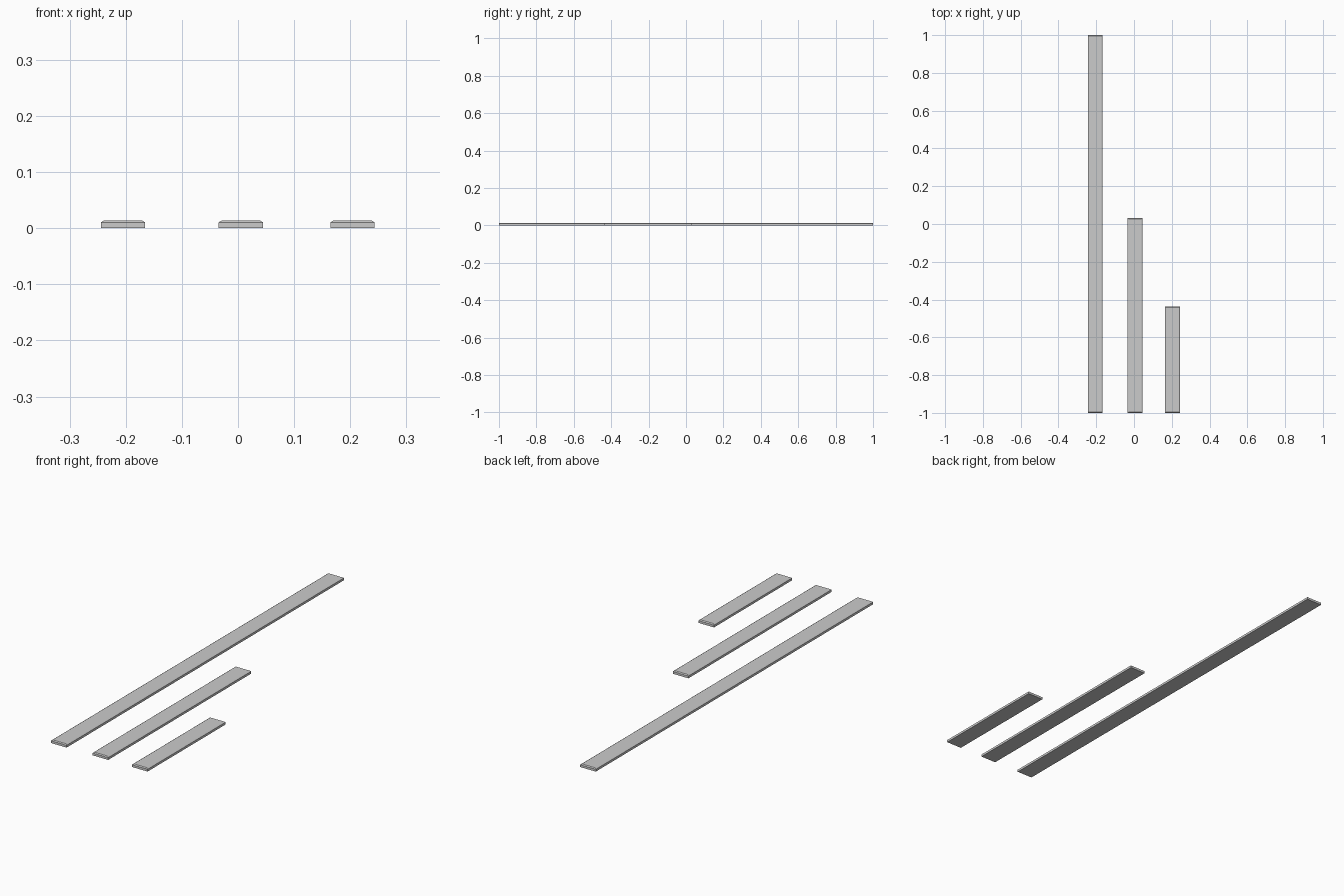
import bpy, bmesh

if "Cube" in bpy.data.objects:
    bpy.data.objects.remove(bpy.data.objects["Cube"])

WIDTH, HEIGHT, SHOULDER = 0.079, 0.014, 0.0105
INSET_X, INSET_Y = 0.006, 0.005


def plank(name, x, y0, y1):
    """Flat board whose top edges are chamfered all round."""
    bm = bmesh.new()

    def ring(z, ix, iy):
        a, b = x - WIDTH / 2 + ix, x + WIDTH / 2 - ix
        c, d = y0 + iy, y1 - iy
        return [bm.verts.new((px, py, z)) for px, py in ((a, c), (b, c), (b, d), (a, d))]

    rings = [ring(0, 0, 0), ring(SHOULDER, 0, 0), ring(HEIGHT, INSET_X, INSET_Y)]
    bm.faces.new(rings[0][::-1])
    bm.faces.new(rings[-1])
    for lo, hi in zip(rings, rings[1:]):
        for i in range(4):
            j = (i + 1) % 4
            bm.faces.new((lo[i], lo[j], hi[j], hi[i]))
    mesh = bpy.data.meshes.new(name)
    bm.to_mesh(mesh)
    bm.free()
    bpy.context.collection.objects.link(bpy.data.objects.new(name, mesh))


# Three boards sharing a front line, in decreasing length
plank("long_plank", -0.205, -1.0, 1.0)
plank("medium_plank", 0.005, -1.0, 0.032)
plank("short_plank", 0.204, -1.0, -0.437)
